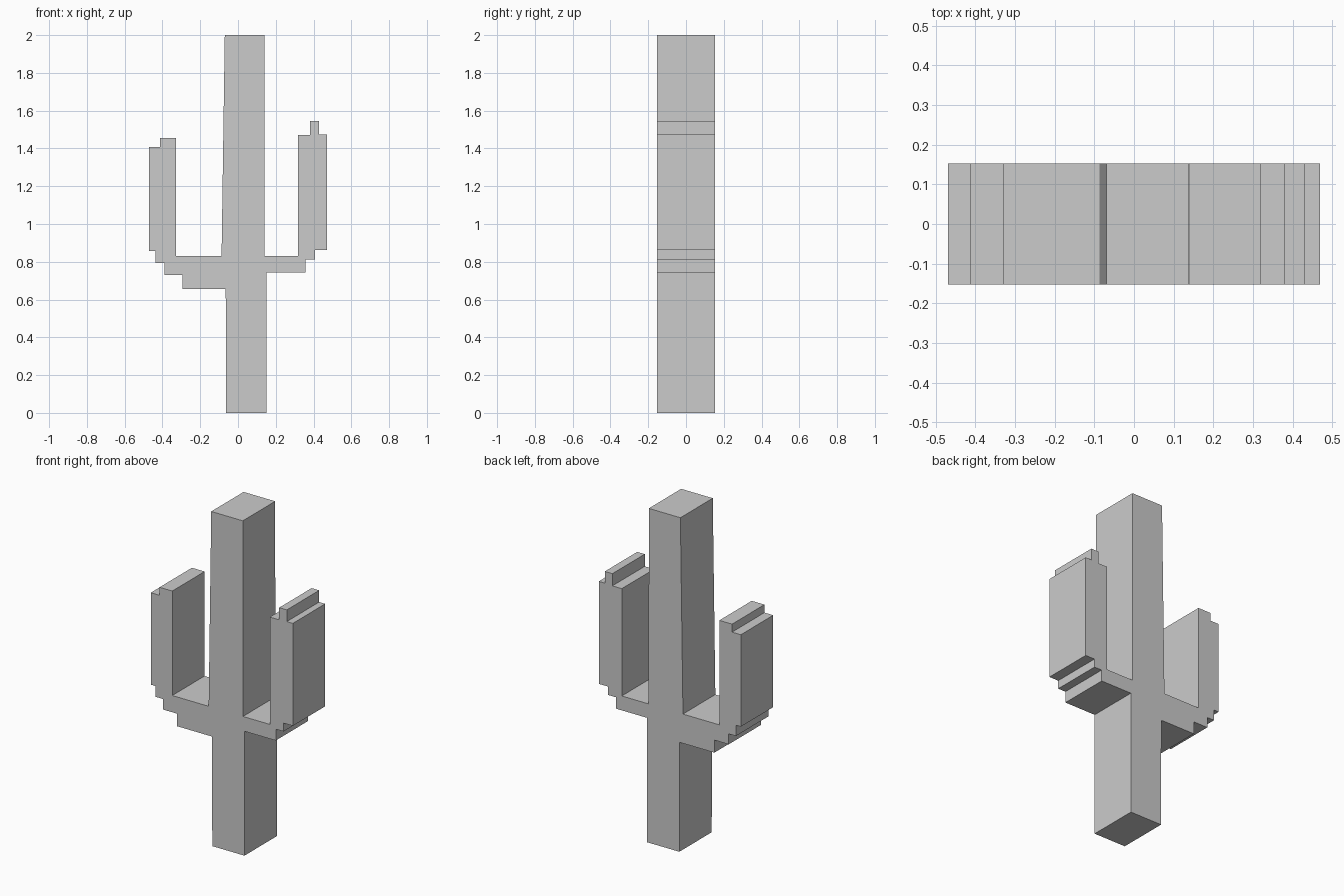
import bpy
import bmesh

if "Cube" in bpy.data.objects:
    bpy.data.objects.remove(bpy.data.objects["Cube"])

HALF_DEPTH = 0.153

# Front silhouette (x, z), anticlockwise from the lower left of the trunk
right_arm = [
    (0.15, 0.744), (0.357, 0.744), (0.357, 0.812), (0.408, 0.812),
    (0.408, 0.862), (0.47, 0.862), (0.47, 1.475), (0.43, 1.475),
    (0.43, 1.545), (0.38, 1.545), (0.38, 1.472), (0.318, 1.472),
    (0.318, 0.83), (0.14, 0.83),
]
left_arm = [
    (-0.087, 0.83), (-0.328, 0.83), (-0.328, 1.455), (-0.412, 1.455),
    (-0.412, 1.407), (-0.47, 1.407), (-0.47, 0.857), (-0.438, 0.857),
    (-0.438, 0.793), (-0.39, 0.793), (-0.39, 0.73), (-0.295, 0.73),
    (-0.295, 0.655), (-0.065, 0.655),
]
trunk_base = [(-0.063, 0.0), (0.15, 0.0)]
trunk_top = [(0.139, 2.0), (-0.07, 2.0)]
outline = trunk_base + right_arm + trunk_top + left_arm


def extrude_profile(name, points, half_depth):
    bm = bmesh.new()
    face = bm.faces.new([bm.verts.new((x, -half_depth, z)) for x, z in points])
    result = bmesh.ops.extrude_face_region(bm, geom=[face], use_keep_orig=True)
    back = [g for g in result["geom"] if isinstance(g, bmesh.types.BMVert)]
    bmesh.ops.translate(bm, verts=back, vec=(0, 2 * half_depth, 0))
    bmesh.ops.recalc_face_normals(bm, faces=bm.faces)
    mesh = bpy.data.meshes.new(name)
    bm.to_mesh(mesh)
    bm.free()
    obj = bpy.data.objects.new(name, mesh)
    bpy.context.collection.objects.link(obj)
    return obj


# Trunk and both stepped arms as one solid slab
extrude_profile("cactus", outline, HALF_DEPTH)
